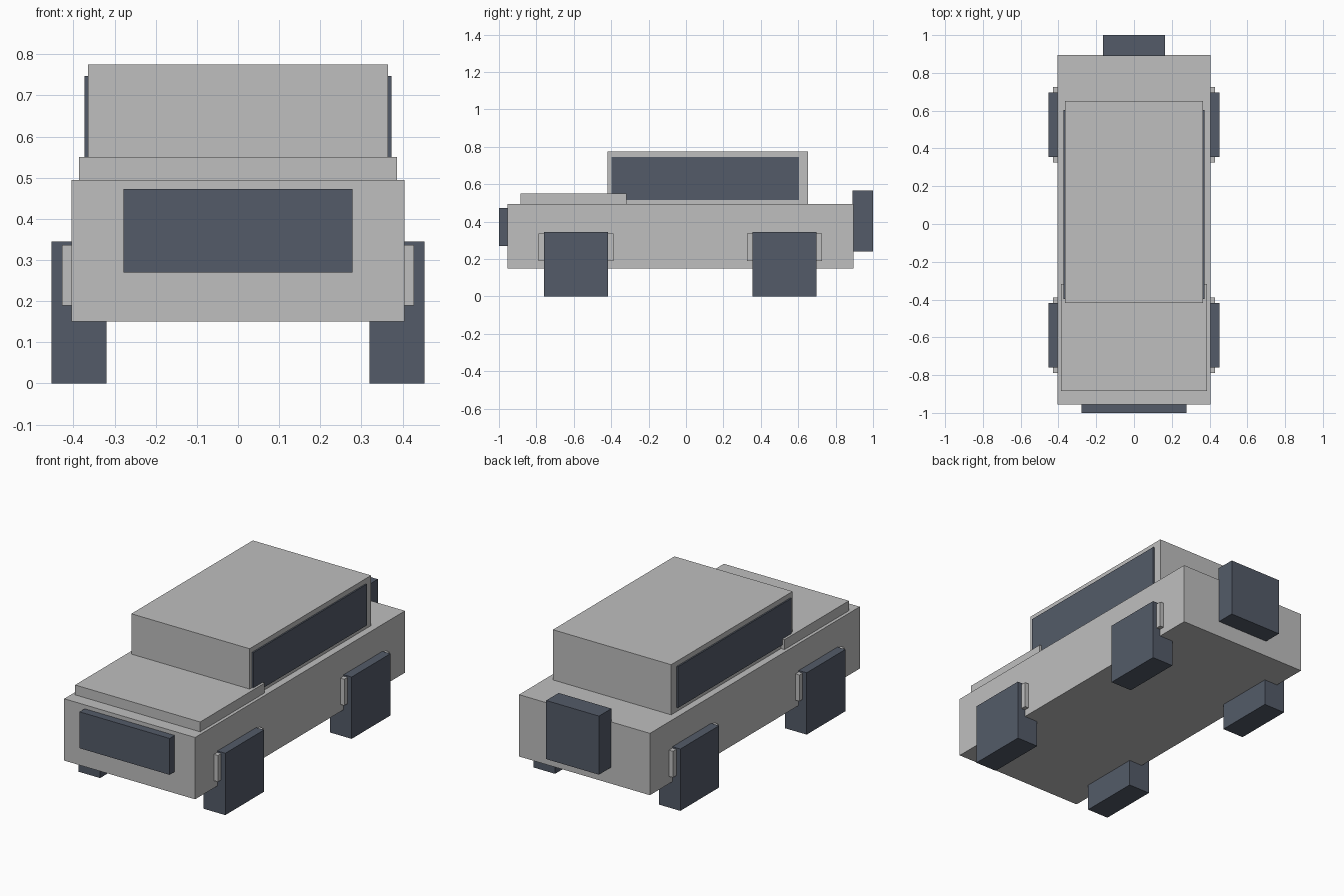
import bpy
import bmesh
from mathutils import Vector

if "Cube" in bpy.data.objects:
    bpy.data.objects.remove(bpy.data.objects["Cube"])


def material(name, color):
    mat = bpy.data.materials.new(name)
    mat.diffuse_color = (*color, 1.0)
    mat.use_nodes = True
    mat.node_tree.nodes["Principled BSDF"].inputs["Base Color"].default_value = mat.diffuse_color
    return mat


GREY = material("light_grey", (0.52, 0.52, 0.52))
SLATE = material("dark_slate", (0.087, 0.105, 0.14))


def box(name, x, y, z, mat):
    """Add a box spanning the (min, max) ranges along each axis."""
    bm = bmesh.new()
    bmesh.ops.create_cube(bm, size=1.0)
    for v in bm.verts:
        v.co = Vector(r[0] if c < 0 else r[1] for c, r in zip(v.co, (x, y, z)))
    mesh = bpy.data.meshes.new(name)
    bm.to_mesh(mesh)
    bm.free()
    mesh.materials.append(mat)
    obj = bpy.data.objects.new(name, mesh)
    bpy.context.collection.objects.link(obj)
    return obj


# Main shell: body, hood and cabin
box("body", (-0.404, 0.404), (-0.955, 0.895), (0.15, 0.495), GREY)
box("hood", (-0.386, 0.386), (-0.885, -0.317), (0.485, 0.55), GREY)
box("cabin", (-0.365, 0.365), (-0.419, 0.652), (0.485, 0.775), GREY)

# Grille on the nose and spare wheel on the tail
box("grille", (-0.278, 0.278), (-1.0, -0.95), (0.27, 0.473), SLATE)
box("spare_wheel", (-0.163, 0.163), (0.89, 1.0), (0.24, 0.567), SLATE)

# Parts repeated on both sides
for side, s in (("left", -1), ("right", 1)):
    def span(inner, outer):
        return tuple(sorted((s * inner, s * outer)))

    box(f"{side}_window", span(0.36, 0.373), (-0.398, 0.603), (0.517, 0.747), SLATE)
    for end, y in (("front", -0.588), ("rear", 0.526)):
        box(f"{end}_{side}_wheel", span(0.32, 0.453),
            (y - 0.171, y + 0.171), (0.0, 0.345), SLATE)
        box(f"{end}_{side}_fender", span(0.38, 0.428),
            (y - 0.2, y + 0.2), (0.19, 0.337), GREY)
